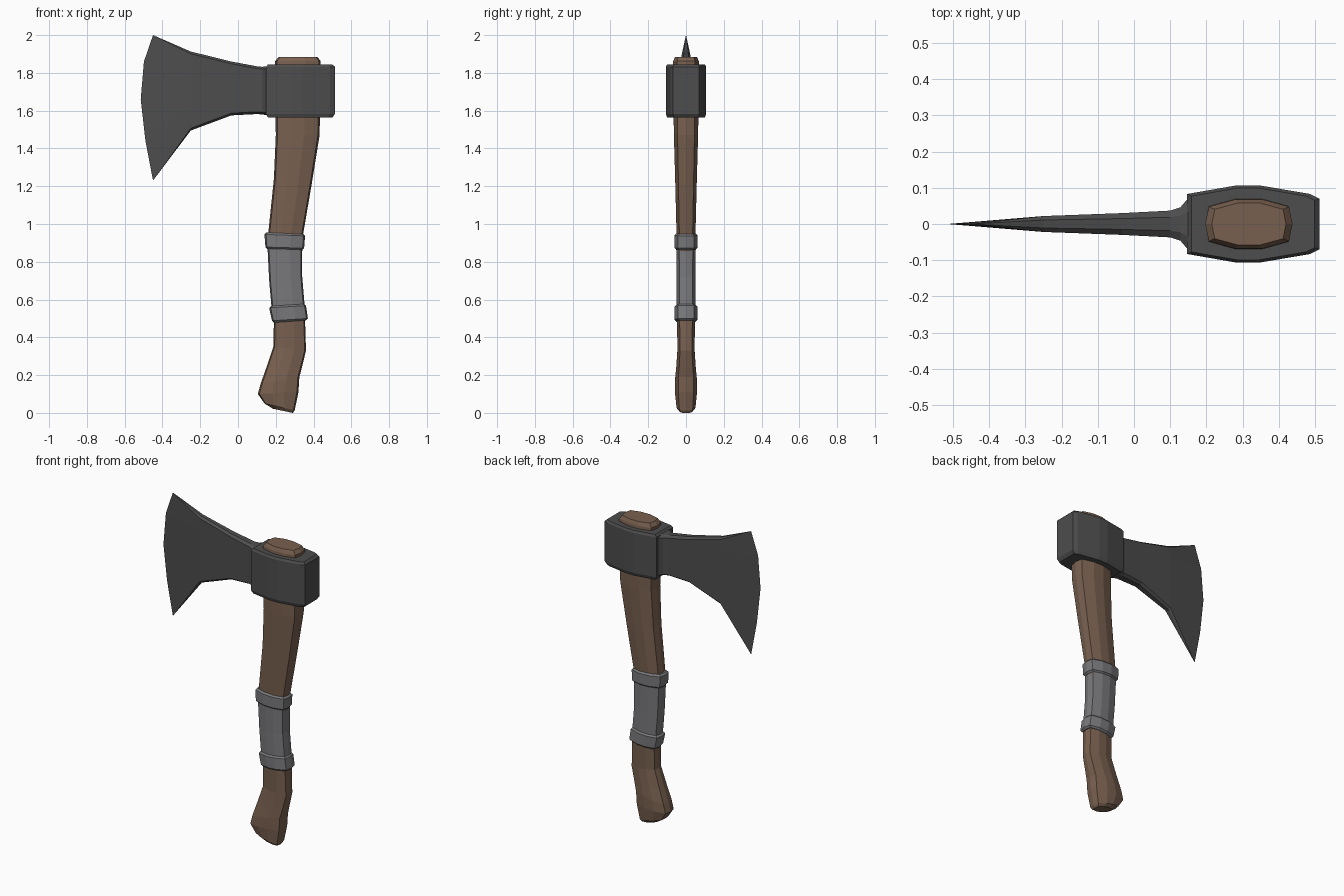
import bpy, bmesh

if "Cube" in bpy.data.objects:
    bpy.data.objects.remove(bpy.data.objects["Cube"])


def material(name, rgb):
    m = bpy.data.materials.new(name)
    m.diffuse_color = (*rgb, 1)
    m.use_nodes = True
    m.node_tree.nodes["Principled BSDF"].inputs["Base Color"].default_value = m.diffuse_color
    return m


WOOD = material("wood", (0.19, 0.118, 0.08))
STEEL = material("dark_steel", (0.075, 0.075, 0.075))
WRAP = material("grip_grey", (0.19, 0.19, 0.2))


def loft(name, rings, mat):
    """Skin a list of equal-length closed rings and cap both ends."""
    bm = bmesh.new()
    vs = [[bm.verts.new(p) for p in r] for r in rings]
    n = len(vs[0])
    for a, b in zip(vs, vs[1:]):
        for i in range(n):
            j = (i + 1) % n
            bm.faces.new((a[i], a[j], b[j], b[i]))
    bm.faces.new(vs[0])
    bm.faces.new(vs[-1])
    bmesh.ops.remove_doubles(bm, verts=bm.verts, dist=1e-4)
    bmesh.ops.recalc_face_normals(bm, faces=bm.faces)
    me = bpy.data.meshes.new(name)
    bm.to_mesh(me)
    bm.free()
    me.materials.append(mat)
    ob = bpy.data.objects.new(name, me)
    bpy.context.collection.objects.link(ob)
    return ob


# Ten-sided handle section: u runs left to right, v is the half thickness
HALF = [(-1, 0), (-0.92, 0.7), (-0.3, 1), (0.3, 1), (0.92, 0.7), (1, 0)]
SECTION = HALF + [(u, -v) for u, v in reversed(HALF[1:-1])]


def section(xl, zl, xr, zr, b):
    ring = []
    for u, v in SECTION:
        t = (u + 1) / 2
        ring.append((xl + (xr - xl) * t, v * b, zl + (zr - zl) * t))
    return ring


# Curved wooden handle, butt to top
loft("handle", [section(*s) for s in [
    (0.185, 0.022, 0.29, 0.0, 0.035),
    (0.14, 0.05, 0.30, 0.013, 0.05),
    (0.105, 0.10, 0.32, 0.11, 0.058),
    (0.12, 0.155, 0.325, 0.19, 0.058),
    (0.15, 0.24, 0.337, 0.235, 0.052),
    (0.187, 0.35, 0.36, 0.33, 0.045),
    (0.19, 0.48, 0.355, 0.49, 0.048),
    (0.17, 0.70, 0.335, 0.72, 0.046),
    (0.16, 0.95, 0.343, 0.935, 0.05),
    (0.19, 1.24, 0.39, 1.21, 0.057),
    (0.20, 1.47, 0.432, 1.47, 0.064),
    (0.197, 1.835, 0.438, 1.835, 0.07),
    (0.197, 1.862, 0.438, 1.862, 0.068),
    (0.215, 1.885, 0.42, 1.885, 0.058),
]], WOOD)

# Metal sleeve around the middle
loft("grip_sleeve", [section(*s) for s in [
    (0.18, 0.53, 0.355, 0.54, 0.051),
    (0.165, 0.70, 0.34, 0.72, 0.05),
    (0.155, 0.90, 0.34, 0.90, 0.052),
]], WRAP)


# Two raised bands with bevelled rims
def collar(name, lo, hi, b):
    (a0, z0, a1, z1), (b0, y0, b1, y1) = lo, hi
    c, r = 0.01, 0.01
    loft(name, [
        section(a0 + r, z0, a1 - r, z1, b - r),
        section(a0, z0 + c, a1, z1 + c, b),
        section(b0, y0 - c, b1, y1 - c, b),
        section(b0 + r, y0, b1 - r, y1, b - r),
    ], WRAP)


collar("lower_collar", (0.18, 0.478, 0.37, 0.49), (0.165, 0.566, 0.36, 0.578), 0.06)
collar("upper_collar", (0.145, 0.868, 0.35, 0.862), (0.14, 0.955, 0.355, 0.947), 0.06)

# Axe head socket with chamfered top and bottom
SIDE = [(0.147, 0.083), (0.285, 0.107), (0.345, 0.107), (0.487, 0.083), (0.513, 0.07)]
OUTLINE = SIDE + [(x, -y) for x, y in reversed(SIDE)]


def outline(z, k):
    return [(0.32 + (x - 0.32) * k, y * k, z) for x, y in OUTLINE]


loft("head_socket", [outline(1.563, 0.93), outline(1.583, 1),
                     outline(1.832, 1), outline(1.845, 0.93)], STEEL)

# Blade: chamfered vertical sections narrowing to a curved cutting edge
def blade_section(x, zb, zt, y):
    c = 0.012
    zs = [zb, zb + c] + [zb + (zt - zb) * t for t in (0.3, 0.56, 0.8)] + [zt - c, zt]
    ys = [y * 0.5] + [y] * 5 + [y * 0.5]
    side = [(x, w, z) for w, z in zip(ys, zs)]
    return side + [(px, -py, pz) for px, py, pz in reversed(side)]


edge = [(-0.45, 0, 1.23)] * 2 + [(-0.49, 0, 1.44), (-0.515, 0, 1.66),
                                 (-0.498, 0, 1.86)] + [(-0.45, 0, 2.0)] * 2
rings = [blade_section(*s) for s in [
    (0.16, 1.575, 1.835, 0.083),
    (0.128, 1.58, 1.832, 0.046),
    (0.10, 1.582, 1.835, 0.037),
    (-0.035, 1.575, 1.86, 0.03),
    (-0.25, 1.495, 1.913, 0.022),
]] + [edge + edge[::-1]]


# Skin the blade without an end cap on the sharp edge
def blade():
    bm = bmesh.new()
    vs = [[bm.verts.new(p) for p in r] for r in rings]
    n = len(vs[0])
    for a, b in zip(vs, vs[1:]):
        for i in range(n):
            j = (i + 1) % n
            bm.faces.new((a[i], a[j], b[j], b[i]))
    bm.faces.new(vs[0])
    bmesh.ops.remove_doubles(bm, verts=bm.verts, dist=1e-4)
    bmesh.ops.recalc_face_normals(bm, faces=bm.faces)
    me = bpy.data.meshes.new("blade")
    bm.to_mesh(me)
    bm.free()
    me.materials.append(STEEL)
    bpy.context.collection.objects.link(bpy.data.objects.new("blade", me))


blade()
